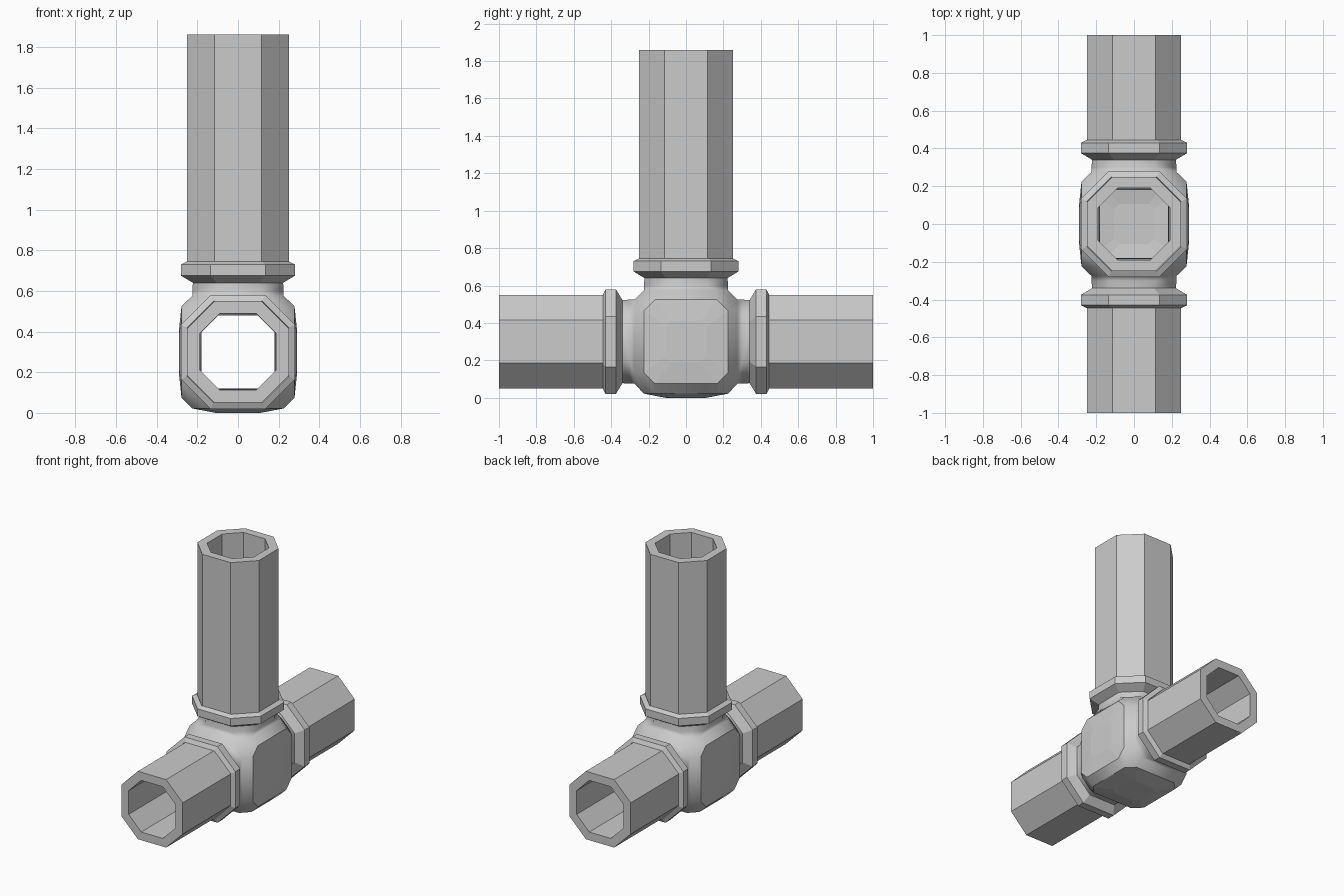
import bpy, bmesh
from mathutils import Vector

if "Cube" in bpy.data.objects:
    bpy.data.objects.remove(bpy.data.objects["Cube"])

CENTRE = Vector((0, 0, 0.30))
X, Y, Z = Vector((1, 0, 0)), Vector((0, 1, 0)), Vector((0, 0, 1))


def octagon(bm, axis, u, v, a, h, d):
    """Eight vertices around an axis: apothem a, half edge h, distance d."""
    pts = [(a, -h), (a, h), (h, a), (-h, a), (-a, h), (-a, -h), (-h, -a), (h, -a)]
    return [bm.verts.new(CENTRE + axis * d + u * p + v * q) for p, q in pts]


def bridge(bm, r1, r2, smooth=False):
    for i in range(8):
        j = (i + 1) % 8
        f = bm.faces.new((r1[i], r1[j], r2[j], r2[i]))
        f.smooth = smooth


def finish(bm, name):
    bmesh.ops.recalc_face_normals(bm, faces=bm.faces[:])
    me = bpy.data.meshes.new(name)
    bm.to_mesh(me)
    bm.free()
    ob = bpy.data.objects.new(name, me)
    bpy.context.collection.objects.link(ob)
    return ob


# Open ends carry pipes: name, axis, two cross directions, pipe end distance
arms = [("front_pipe", -Y, X, Z, 1.0),
        ("back_pipe", Y, X, Z, 1.0),
        ("upright_pipe", Z, X, Y, 1.56)]
# Closed sides: axis, cross directions, height of the slight bulge
closed = [(X, Y, Z, 0.29), (-X, Y, Z, 0.29), (-Z, X, Y, 0.30)]

# Tee fitting: hull of the six side octagons
bm = bmesh.new()
mouths = [octagon(bm, ax, u, v, 0.225, 0.165, 0.275) for _, ax, u, v, _ in arms]
caps = []
for ax, u, v, top in closed:
    caps.append(octagon(bm, ax, u, v, 0.225, 0.165, 0.278)
                + octagon(bm, ax, u, v, 0.11, 0.08, top))
bmesh.ops.convex_hull(bm, input=bm.verts[:])
mouth_faces = [f for f in bm.faces if any(set(f.verts) <= set(m) for m in mouths)]
bmesh.ops.delete(bm, geom=mouth_faces, context='FACES')
for f in bm.faces:
    f.smooth = not any(set(f.verts) <= set(c) for c in caps)

# Necks and collars grown from the three open mouths
profile = [(0.225, 0.30), (0.222, 0.34), (0.28, 0.375), (0.28, 0.43), (0.25, 0.445)]
for ring, (_, ax, u, v, _) in zip(mouths, arms):
    for a, d in profile:
        nxt = octagon(bm, ax, u, v, a, a * 0.48, d)
        bridge(bm, ring, nxt, smooth=d < 0.35)
        ring = nxt
fitting = finish(bm, "tee_fitting")
wall = fitting.modifiers.new("wall", 'SOLIDIFY')
wall.thickness = 0.047
wall.offset = -1

# Three octagonal pipes with thick walls
for name, ax, u, v, end in arms:
    bm = bmesh.new()
    rings = [octagon(bm, ax, u, v, a, a * 0.46, d)
             for a, d in ((0.25, 0.38), (0.25, end), (0.19, end), (0.19, 0.38))]
    for i in range(4):
        bridge(bm, rings[i], rings[(i + 1) % 4])
    finish(bm, name)
